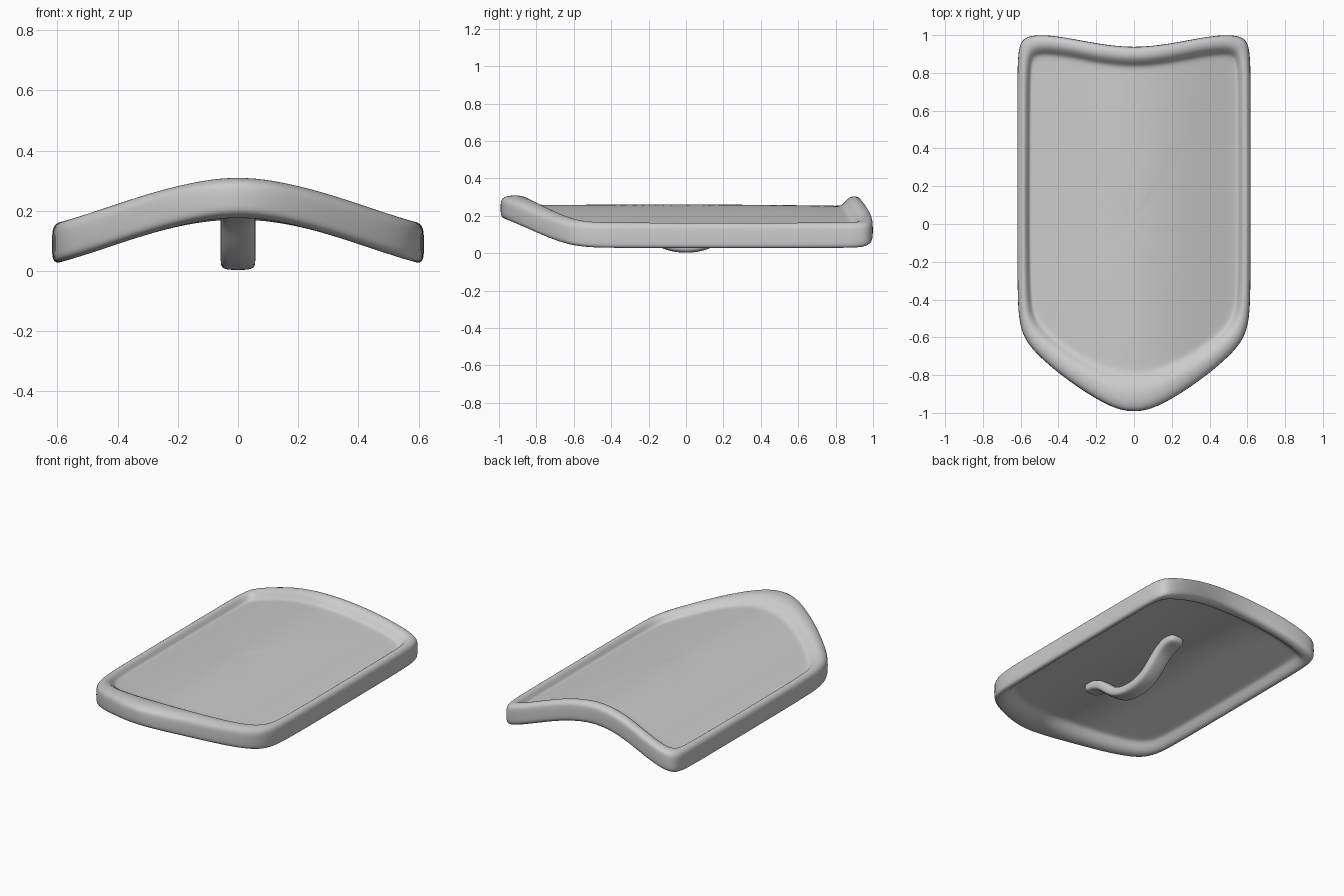
import bpy, bmesh, math
from mathutils import Vector

if "Cube" in bpy.data.objects:
    bpy.data.objects.remove(bpy.data.objects["Cube"])


def finish(bm, name, levels):
    bmesh.ops.recalc_face_normals(bm, faces=bm.faces[:])
    me = bpy.data.meshes.new(name)
    bm.to_mesh(me)
    bm.free()
    for p in me.polygons:
        p.use_smooth = True
    ob = bpy.data.objects.new(name, me)
    bpy.context.collection.objects.link(ob)
    sub = ob.modifiers.new("smooth", 'SUBSURF')
    sub.levels = sub.render_levels = levels
    return ob


def bridge(bm, a, b):
    n = len(a)
    for i in range(n):
        bm.faces.new((a[i], a[(i + 1) % n], b[(i + 1) % n], b[i]))


def mirrored(half):
    # half runs from top centre to bottom tip on +x
    return half + [(-x, y) for x, y in half[-2:0:-1]]


def arch(x):
    # height of the bowed shield's middle surface
    return 0.245 - 0.089 * (1 - math.cos(math.pi * x / 0.8))


# Shield outlines: outer edge and inner edge of the rim
outer = mirrored([(0, .93), (.2, .955), (.38, .992), (.5, 1.003), (.59, .99), (.615, .92),
                  (.618, .75), (.618, .2), (.618, -.4), (.607, -.53), (.57, -.635),
                  (.45, -.75), (.3, -.865), (.12, -.975), (0, -1.0)])
inner = mirrored([(0, .825), (.18, .845), (.34, .88), (.45, .895), (.52, .89), (.543, .85),
                  (.548, .72), (.55, .2), (.55, -.38), (.53, -.48), (.48, -.56),
                  (.37, -.65), (.24, -.73), (.1, -.78), (0, -.79)])

# Shield body: rings of (inward fraction, panel scale, height offset)
TOP, BOT = 0.015, -0.025
rim = [(1, 1, BOT), (.85, 1, -.042), (.6, 1, -.066), (.25, 1, -.068), (.04, 1, -.054),
       (0, 1, -.03), (0, 1, .03), (.04, 1, .054), (.25, 1, .069), (.6, 1, .066),
       (.85, 1, .034), (1, 1, TOP)]
scales = [.95, .8, .6, .4, .2]
rings = [(1, s, BOT) for s in reversed(scales)] + rim + [(1, s, TOP) for s in scales]

bm = bmesh.new()
loops = []
for t, s, h in rings:
    loop = []
    for (ox, oy), (ix, iy) in zip(outer, inner):
        x, y = s * (ox + (ix - ox) * t), s * (oy + (iy - oy) * t)
        loop.append(bm.verts.new((x, y, arch(x) + h)))
    loops.append(loop)
for a, b in zip(loops, loops[1:]):
    bridge(bm, a, b)
for loop, h in ((loops[0], BOT), (loops[-1], TOP)):
    c = bm.verts.new((0, 0, arch(0) + h))
    for i in range(len(loop)):
        bm.faces.new((loop[i], loop[(i + 1) % len(loop)], c))
finish(bm, "shield_body", 2)

# Grip: rounded strap swept along a bowed path under the panel
half = [(0, .033), (.07, .039), (.14, .063), (.21, .12), (.27, .175), (.34, .203), (.42, .21)]
path = [Vector((0, -y, z)) for y, z in half[:0:-1]] + [Vector((0, y, z)) for y, z in half]
section = [(.058, -.018), (.058, .018), (.044, .033), (-.044, .033),
           (-.058, .018), (-.058, -.018), (-.044, -.033), (.044, -.033)]
bm = bmesh.new()
loops = []
for i, p in enumerate(path):
    d = (path[min(i + 1, len(path) - 1)] - path[max(i - 1, 0)]).normalized()
    n = Vector((0, -d.z, d.y))
    loops.append([bm.verts.new(p + Vector((u, 0, 0)) + n * v) for u, v in section])
for a, b in zip(loops, loops[1:]):
    bridge(bm, a, b)
bm.faces.new(loops[0])
bm.faces.new(loops[-1])
finish(bm, "grip", 2)
